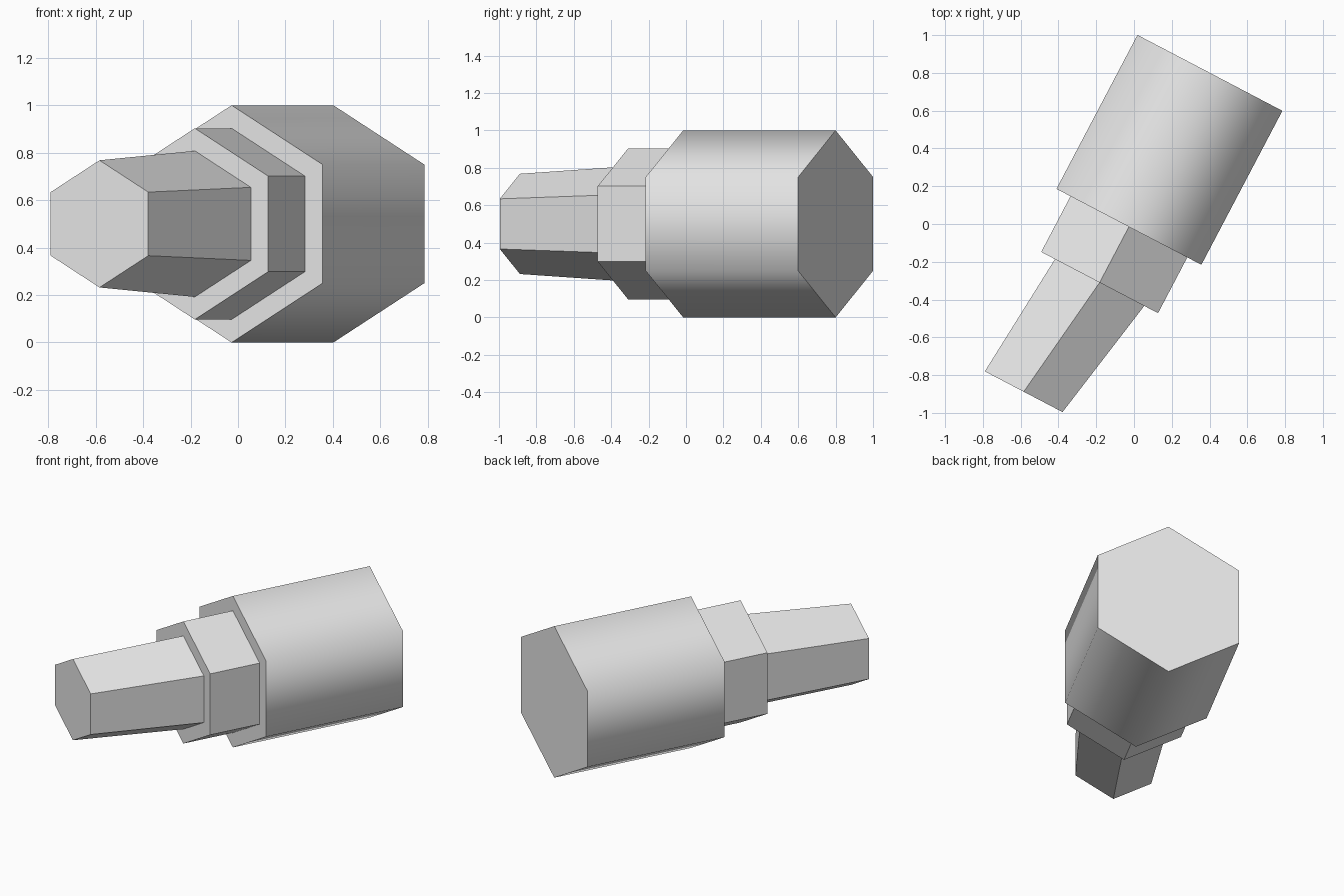
import bpy
import bmesh
import math
from mathutils import Vector

cube = bpy.data.objects.get("Cube")
if cube:
    bpy.data.objects.remove(cube, do_unlink=True)

GREY = (0.8, 0.8, 0.8, 1)
metal = bpy.data.materials.new("light grey")
metal.use_nodes = True
metal.diffuse_color = GREY
metal.node_tree.nodes["Principled BSDF"].inputs["Base Color"].default_value = GREY

# All hexagonal sections share one upright plane, turned about z
ACROSS = Vector((0.886, -0.464, 0))
UP = Vector((0, 0, 1))
SIDES = 6


def hex_ring(bm, centre, radius):
    ring = []
    for i in range(SIDES):
        a = math.tau * i / SIDES
        offset = (ACROSS * math.sin(a) + UP * math.cos(a)) * radius
        ring.append(bm.verts.new(Vector(centre) + offset))
    return ring


def hex_section(name, front, front_radius, back, back_radius, smooth=False):
    """Closed hexagonal solid between two parallel sections."""
    bm = bmesh.new()
    a = hex_ring(bm, front, front_radius)
    b = hex_ring(bm, back, back_radius)
    caps = [bm.faces.new(a), bm.faces.new(b)]
    for i in range(SIDES):
        j = (i + 1) % SIDES
        side = bm.faces.new((a[i], a[j], b[j], b[i]))
        side.smooth = smooth
    # Caps stay crisp against the rounded sides
    for cap in caps:
        for edge in cap.edges:
            edge.smooth = False
    bmesh.ops.recalc_face_normals(bm, faces=bm.faces)
    mesh = bpy.data.meshes.new(name)
    bm.to_mesh(mesh)
    bm.free()
    mesh.materials.append(metal)
    obj = bpy.data.objects.new(name, mesh)
    bpy.context.collection.objects.link(obj)
    return obj


# Section centres from the tip to the rear
tip = (-0.584, -0.888, 0.5)
step = (-0.182, -0.31, 0.5)
shoulder = (-0.027, -0.015, 0.5)
rear = (0.402, 0.8, 0.5)

hex_section("nozzle", tip, 0.268, step, 0.308)
hex_section("collar", step, 0.403, shoulder, 0.403)
hex_section("body", shoulder, 0.5, rear, 0.5, smooth=True)
